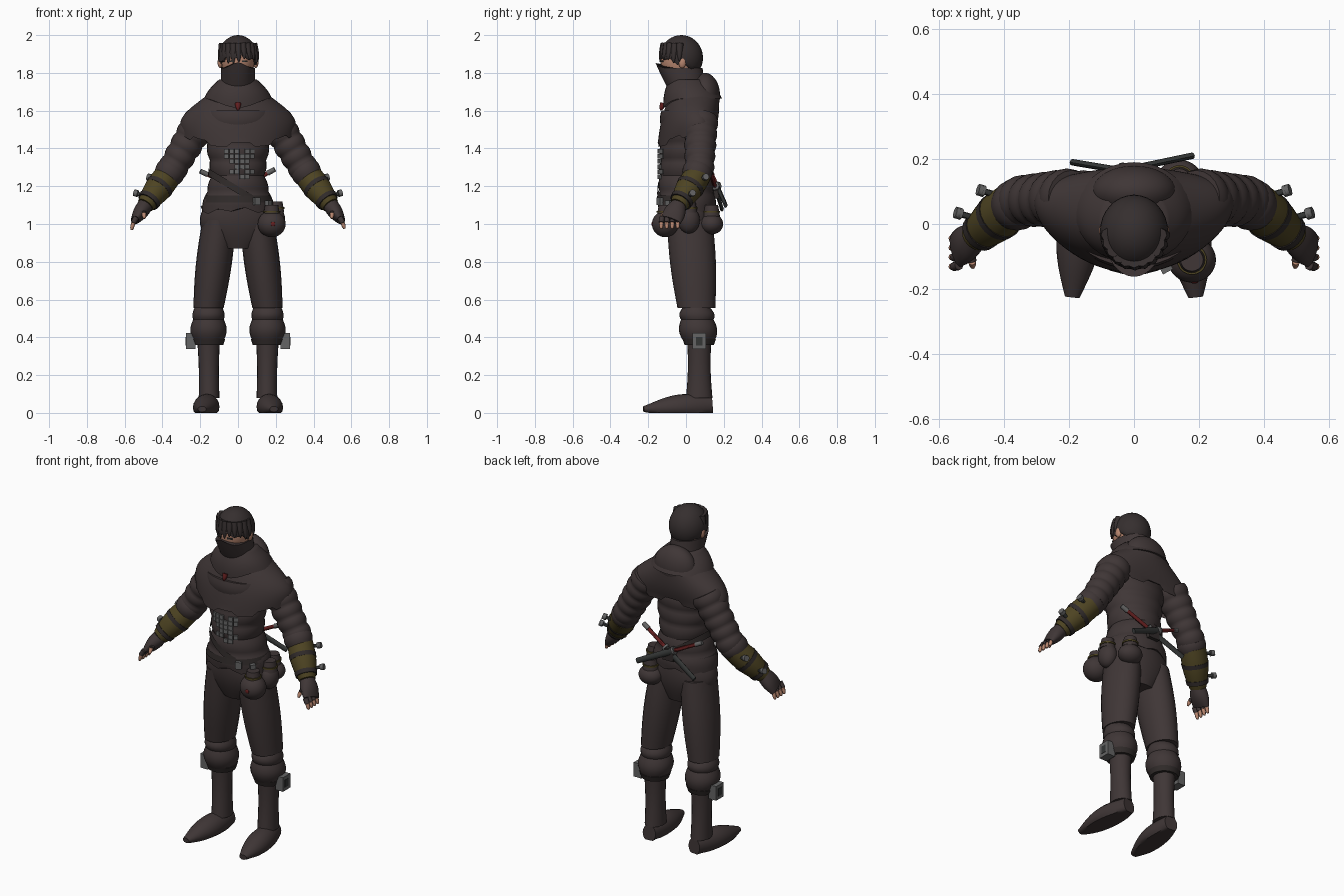
import bpy, bmesh, math, random
from mathutils import Vector, Matrix

random.seed(4)
cube = bpy.data.objects.get("Cube")
if cube:
    bpy.data.objects.remove(cube, do_unlink=True)


def material(name, *color):
    mat = bpy.data.materials.new(name)
    mat.use_nodes = True
    mat.diffuse_color = (*color, 1)
    mat.node_tree.nodes["Principled BSDF"].inputs["Base Color"].default_value = (*color, 1)
    return mat


CLOTH = material("dark brown cloth", .05, .037, .037)
HAIR = material("dark hair", .036, .028, .028)
BELT = material("belt leather", .03, .024, .023)
OLIVE = material("olive leather", .075, .057, .016)
SKIN = material("skin", .48, .24, .16)
METAL = material("grey metal", .13, .13, .13)
STEEL = material("dark steel", .035, .038, .037)
RED = material("deep red", .13, .014, .014)
X_AXIS, Y_AXIS, Z_AXIS = Vector((1, 0, 0)), Vector((0, 1, 0)), Vector((0, 0, 1))


def finish(name, bm, mat):
    bmesh.ops.recalc_face_normals(bm, faces=bm.faces)
    mesh = bpy.data.meshes.new(name)
    bm.to_mesh(mesh)
    bm.free()
    mesh.materials.append(mat)
    mesh.shade_smooth()
    mesh.set_sharp_from_angle(angle=math.radians(45))
    bpy.context.collection.objects.link(bpy.data.objects.new(name, mesh))


def pair(radius):
    return Vector(radius if isinstance(radius, tuple) else (radius, radius))


def tube(name, mat, start, end, r_start, r_end, bulge=0, folds=0, tip=0, side=1,
         ref=X_AXIS, level=False, warp=None, caps=True, sides=20, steps=12):
    """Tapered oval tube; it can bulge, fold, and narrow at its end."""
    bm = bmesh.new()
    start, end = Vector(start), Vector(end)
    axis = Z_AXIS if level else (end - start).normalized()
    wide = (ref - axis * ref.dot(axis)).normalized()
    deep = axis.cross(wide)
    loops = []
    for step in range(steps + 1):
        t = step / steps
        radius = pair(r_start).lerp(pair(r_end), t) + pair(bulge) * math.sin(math.pi * t)
        radius += pair(.008) * abs(math.sin(math.pi * folds * t))
        radius *= 1 - tip * t ** 4
        loop = []
        for k in range(sides):
            angle = math.tau * k / sides
            co = start.lerp(end, t)
            co += wide * radius.x * math.cos(angle) + deep * radius.y * math.sin(angle)
            if warp:
                warp(co, t, angle)
            co.x *= side
            loop.append(bm.verts.new(co))
        loops.append(loop)
    for low, high in zip(loops, loops[1:]):
        for k in range(sides):
            after = (k + 1) % sides
            bm.faces.new((low[k], low[after], high[after], high[k]))
    if caps:
        bm.faces.new(loops[0])
        bm.faces.new(loops[-1])
    finish(name, bm, mat)


def ball(name, mat, center, size, side=1, warp=None):
    bm = bmesh.new()
    bmesh.ops.create_uvsphere(bm, u_segments=32, v_segments=18, radius=1)
    for vert in bm.verts:
        angle = math.atan2(vert.co.y, vert.co.x)
        co = Vector(center) + Matrix.Diagonal(size) @ vert.co
        if warp:
            warp(co, angle)
        co.x *= side
        vert.co = co
    finish(name, bm, mat)


def box(name, mat, center, size, turn=0, side=1):
    bm = bmesh.new()
    x, y, z = center
    place = Matrix.Translation((x * side, y, z)) @ Matrix.Rotation(turn * side, 4, "Z")
    bmesh.ops.create_cube(bm, size=1, matrix=place @ Matrix.Diagonal((*size, 1)))
    finish(name, bm, mat)


# Tunic and trouser seat
def tunic_hem(co, t, angle):
    if t == 1:
        co.z += .01 * math.sin(8 * angle) - .02 * abs(math.cos(angle))


tube("tunic_chest", CLOTH, (0, 0, 1.6), (0, 0, 1.25), (.19, .13), (.135, .135),
     folds=4, level=True, sides=32, steps=24)
tube("tunic_skirt", CLOTH, (0, 0, 1.26), (0, .005, 1.08), (.135, .135), (.19, .15),
     folds=2, level=True, warp=tunic_hem, sides=32)
tube("trouser_seat", CLOTH, (0, .01, 1.12), (0, .02, .87), (.16, .13), (.1, .09),
     bulge=(.07, .02), level=True, sides=32)


# Shoulder cape with a notched hem, set back at the shoulders
def cape_shape(co, t, angle):
    outward = math.cos(angle) ** 2
    co.y += .07 * t * outward
    co.z += t * t * (.035 * math.sin(angle) + .045 * outward ** 2)
    if t == 1:
        co.z += math.copysign(.012, math.sin(8 * angle + 1))


def cowl_hem(co, t, angle):
    co.z -= .05 * t * max(0, -math.sin(angle)) ** 4


tube("shoulder_cape", CLOTH, (0, .045, 1.68), (0, 0, 1.455), (.165, .13), (.305, .15),
     bulge=(.05, .01), level=True, warp=cape_shape, caps=False, sides=64)
tube("cowl", CLOTH, (0, .01, 1.765), (0, .035, 1.665), (.1, .1), (.18, .155),
     bulge=.01, level=True, warp=cowl_hem, sides=32)
ball("hanging_hood", CLOTH, (0, .1, 1.68), (.13, .08, .12))
tube("hood_point", CLOTH, (0, .12, 1.7), (0, .14, 1.54), (.11, .05), (.04, .03), tip=.9)
tube("collar_gem", RED, (0, -.12, 1.64), (0, -.135, 1.6), .016, .012, tip=.9, sides=8)


# Head, eyes and mask
def mask_edge(co, t, angle):
    co.z += .03 * (1 - t) ** 2 * max(0, -math.sin(angle)) ** 6


ball("head", SKIN, (0, -.03, 1.865), (.088, .105, .115))
tube("face_mask", CLOTH, (0, -.037, 1.825), (0, .01, 1.69), (.09, .125), (.09, .09),
     level=True, warp=mask_edge, sides=32)
for side in (-1, 1):
    ball("ear", SKIN, (.094, -.02, 1.855), (.014, .02, .03), side)
    box("eye", STEEL, (.035, -.128, 1.862), (.03, .009, .008), .35, side)


# Hair cap with a ragged edge, and fringe locks
def hair_edge(co, angle):
    co.z = max(co.z, 1.845 - .04 * math.sin(angle) + .01 * math.sin(8 * angle))


ball("hair", HAIR, (0, -.025, 1.88), (.105, .115, .12), warp=hair_edge)
for lock in range(11):
    angle = math.radians(17 * lock - 175)
    out = Vector((math.cos(angle), 1.1 * math.sin(angle), 0))
    root = Vector((0, -.025, 1.955)) + out * .082
    fringe = Vector((.005, -.025, random.uniform(1.845, 1.875))) + out * .102
    tube("hair_lock", HAIR, root, fringe, .02, .015, tip=.9, ref=out, sides=8)

# Mail patches on the chest
for row, line in enumerate(("###.##", "######", ".####.", "..###.", ".##.##", "...##.")):
    for col, mark in enumerate(line):
        if mark == "#":
            x = .027 * col - .06
            y = -.145 * math.sqrt(1 - (x / .16) ** 2)
            spot = (x, y, 1.385 - .027 * row)
            box("mail_plate", METAL, spot, (.025, .009, .024), math.atan2(x, -y))


# Belts
def slant(co, t, angle):
    co.z -= .6 * co.x


tube("slanted_belt", BELT, (0, 0, 1.2), (0, 0, 1.16), (.155, .15), (.16, .153),
     level=True, warp=slant, caps=False, sides=32, steps=1)
tube("waist_belt", BELT, (0, 0, 1.15), (0, 0, 1.115), (.175, .152), (.185, .156),
     level=True, caps=False, sides=32, steps=1)
box("belt_buckle", METAL, (.1, -.138, 1.12), (.035, .02, .04), .5)
box("belt_clip", METAL, (.16, -.09, 1.11), (.03, .03, .03), .9)

# Hip pouches on one side
for name, center, size in (("front_pouch", (.178, -.11, 1), (.074, .07, .07)),
                           ("side_pouch", (.2, .015, 1.02), (.05, .058, .07)),
                           ("back_pouch", (.14, .135, 1), (.07, .062, .055))):
    center = Vector(center)
    ball(name, CLOTH, center, size)
    tube(name + "_neck", CLOTH, center + Z_AXIS * .04, center + Z_AXIS * .1, .045, .035)
    tube(name + "_tie", OLIVE, center + Z_AXIS * .06, center + Z_AXIS * .07, .046, .046)
ball("pouch_button", RED, (.185, -.178, 1), (.012, .005, .012))

# Crossed short swords behind the waist
for top, tip in (((.195, .125, 1.29), (-.19, .19, 1.08)), ((-.2, .13, 1.28), (.18, .21, 1.1))):
    top, tip = Vector(top), Vector(tip)
    grip, guard = top.lerp(tip, .1), top.lerp(tip, .42)
    tube("sword_pommel", METAL, top, grip, .013, .014, ref=Y_AXIS, sides=8)
    tube("sword_grip", RED, grip, guard, .011, .011, ref=Y_AXIS, sides=8)
    tube("sword_guard", METAL, guard, top.lerp(tip, .45), .024, .024, ref=Y_AXIS, sides=8)
    tube("sword_scabbard", STEEL, guard, tip, (.01, .02), (.01, .016), ref=Y_AXIS, sides=8)
box("sheath_holder", BELT, (0, .16, 1.17), (.07, .03, .07))


def ground(co, t, angle):
    co.z = max(co.z, 0)


hip, knee = Vector((.1, .02, 1.02)), Vector((.156, .055, .555))
calf, ankle = Vector((.156, .07, .36)), Vector((.153, .07, .08))
shoulder, elbow = Vector((.19, .08, 1.56)), Vector((.36, .07, 1.27))
wrist, knuckles = Vector((.49, -.04, 1.1)), Vector((.545, -.08, 1.02))
for side in (-1, 1):
    # Baggy trouser leg and knee wrap
    leg = dict(side=side, level=True)
    tube("trouser_leg", CLOTH, hip, knee, (.088, .12), (.08, .1), bulge=.011, **leg)
    tube("trouser_fold", CLOTH, knee, knee.lerp(calf, .4), .075, .075, bulge=(.01, .018), **leg)
    tube("knee_wrap", CLOTH, knee.lerp(calf, .25), calf, (.075, .08), (.065, .07),
         bulge=.026, **leg)
    tube("knee_strap", BELT, calf + Z_AXIS * .03, calf, .088, .078, **leg)
    box("strap_buckle", METAL, (.25, .07, .38), (.05, .07, .085), side=side)
    box("buckle_inset", STEEL, (.273, .07, .38), (.008, .035, .045), side=side)
    # Boot
    tube("boot_shaft", CLOTH, calf + Z_AXIS * .05, ankle, (.062, .066), (.055, .07),
         bulge=(-.005, -.008), **leg)
    tube("boot_foot", CLOTH, (.15, .137, .04), (.19, -.225, .02), (.04, .05), (.045, .03),
         bulge=.028, tip=.5, warp=ground, side=side)
    # Sleeve with rolled folds
    arm = dict(side=side, ref=Y_AXIS)
    tube("sleeve", CLOTH, shoulder, elbow, .085, .07, folds=5, steps=30, **arm)
    tube("sleeve_cuff", CLOTH, shoulder.lerp(elbow, .85), elbow.lerp(wrist, .2), .066, .066,
         bulge=.014, **arm)
    # Forearm guard, bands and throwing blades
    tube("forearm_guard", OLIVE, elbow.lerp(wrist, .05), wrist, .07, .046, bulge=.013, **arm)
    for spot, radius in ((.4, .076), (.8, .063)):
        tube("forearm_band", BELT, elbow.lerp(wrist, spot), elbow.lerp(wrist, spot + .1),
             radius, radius - .003, **arm)
    for mount in (Vector((.46, .1, 1.245)), Vector((.53, .03, 1.16))):
        reach = Vector((.02, .006, .006))
        tube("blade_handle", STEEL, mount - reach * 3, mount, .01, .01, sides=8, **arm)
        tube("blade_pommel", METAL, mount, mount + reach, .018, .018, sides=8, **arm)
    # Gloved hand with bare fingertips
    tube("glove", CLOTH, wrist, knuckles, (.043, .04), (.056, .022), bulge=.008, **arm)
    for finger in range(4):
        base = Vector((.538, -.04 - .029 * finger, 1.035))
        joint = base + Vector((.016, -.004, -.028))
        end = joint + Vector((.01, 0, random.uniform(-.04, -.03)))
        tube("glove_finger", CLOTH, base, joint, .015, .014, sides=8, **arm)
        tube("fingertip", SKIN, joint, end, .011, .011, tip=.5, sides=8, **arm)
    thumb = Vector((.498, -.116, 1.055))
    tube("glove_thumb", CLOTH, wrist.lerp(knuckles, .4), thumb, .02, .014, side=side, sides=8)
    tube("thumb_tip", SKIN, thumb, thumb - Vector((.003, .018, .026)), .012, .01, tip=.5,
         side=side, sides=8)
